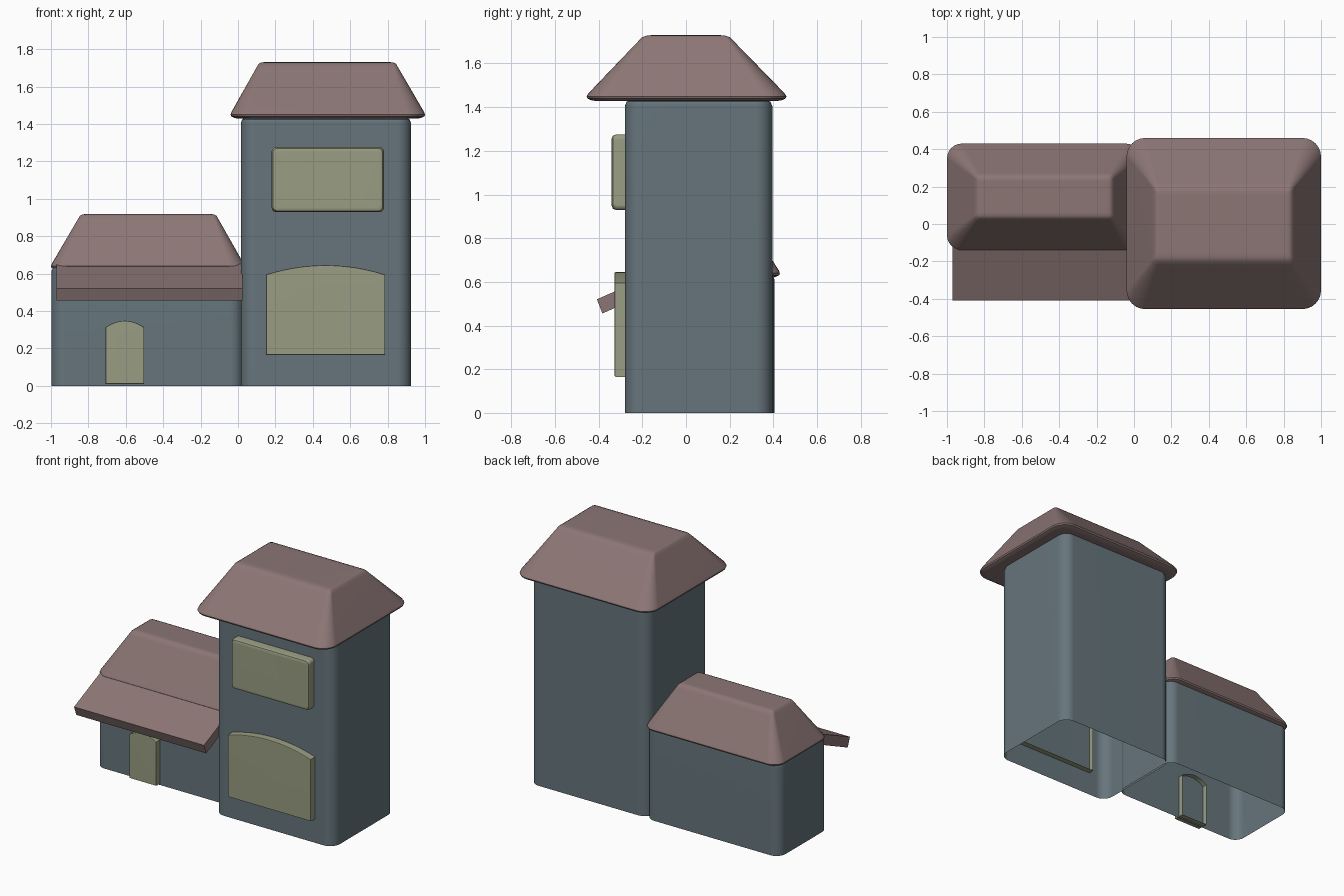
import bpy, bmesh, math

cube = bpy.data.objects.get("Cube")
if cube:
    bpy.data.objects.remove(cube, do_unlink=True)


def material(name, r, g, b):
    m = bpy.data.materials.new(name)
    m.use_nodes = True
    m.diffuse_color = (r, g, b, 1)
    m.node_tree.nodes["Principled BSDF"].inputs["Base Color"].default_value = (r, g, b, 1)
    return m


ROOF = material("dusty_rose_roof", 0.26, 0.18, 0.177)
WALL = material("slate_blue_wall", 0.133, 0.178, 0.202)
PANE = material("olive_pane", 0.319, 0.337, 0.223)


def rounded(a0, a1, b0, b1, r, steps=6):
    """Rounded rectangle outline as 2D points, counterclockwise."""
    pts = []
    corners = [(a1 - r, b1 - r), (a0 + r, b1 - r), (a0 + r, b0 + r), (a1 - r, b0 + r)]
    for k, (ca, cb) in enumerate(corners):
        for i in range(steps + 1):
            t = math.pi / 2 * (k + i / steps)
            pts.append((ca + r * math.cos(t), cb + r * math.sin(t)))
    return pts


def arched(a0, a1, b0, b1, rise, steps=12):
    """Rectangle outline with a shallow arched top."""
    pts = [(a0, b0), (a1, b0)]
    for i in range(steps + 1):
        t = 1 - 2 * i / steps
        pts.append(((a0 + a1) / 2 + t * (a1 - a0) / 2, b1 - rise * t * t))
    return pts


def skin(name, rings, mat, cap_start=True, cap_end=True):
    """Join equal rings of 3D points with quads and cap the ends."""
    bm = bmesh.new()
    loops = [[bm.verts.new(p) for p in ring] for ring in rings]
    n = len(loops[0])
    for low, high in zip(loops, loops[1:]):
        for i in range(n):
            j = (i + 1) % n
            bm.faces.new((low[i], low[j], high[j], high[i]))
    if cap_start:
        bm.faces.new(loops[0][::-1])
    if cap_end:
        bm.faces.new(loops[-1])
    bmesh.ops.recalc_face_normals(bm, faces=bm.faces[:])
    mesh = bpy.data.meshes.new(name)
    bm.to_mesh(mesh)
    bm.free()
    mesh.materials.append(mat)
    ob = bpy.data.objects.new(name, mesh)
    bpy.context.collection.objects.link(ob)
    bpy.ops.object.select_all(action="DESELECT")
    ob.select_set(True)
    bpy.context.view_layer.objects.active = ob
    bpy.ops.object.shade_smooth_by_angle(angle=math.radians(35))
    weighted = ob.modifiers.new("even_shading", "WEIGHTED_NORMAL")
    weighted.keep_sharp = True
    return ob


def walls(name, x0, x1, y0, y1, top, r):
    """Rounded wall shell, open at the bottom."""
    levels = [(0, 0), (top - 0.03, 0), (top - 0.01, 0.008), (top, 0.025)]
    rings = [[(x, y, z) for x, y in rounded(x0 + d, x1 - d, y0 + d, y1 - d, r - d)]
             for z, d in levels]
    skin(name, rings, WALL, cap_start=False)


def hip_roof(name, base, ridge, z0, z1, r):
    """Hipped roof with a rolled eave and a softened flat top."""
    def ring(t, z, grow=0.0):
        x0, x1, y0, y1 = [b + (p - b) * t for b, p in zip(base, ridge)]
        rad = r + (0.02 - r) * t
        outline = rounded(x0 + grow, x1 - grow, y0 + grow, y1 - grow, rad)
        return [(x, y, z) for x, y in outline]
    h = z1 - z0
    rings = [ring(0, z0, 0.045), ring(0, z0 + 0.004, 0.02), ring(0, z0 + 0.012, 0.004),
             ring(0, z0 + 0.022), ring(0.03, z0 + 0.035)]
    rings += [ring(0.93, z0 + h * 0.91), ring(1.0, z0 + h * 0.97),
              ring(1.08, z0 + h * 0.993), ring(1.18, z1)]
    skin(name, rings, ROOF)


def pane(name, outline, front, back, soft):
    """Raised panel set through a wall, softened at the front, open behind."""
    ca = (min(p[0] for p in outline) + max(p[0] for p in outline)) / 2
    cb = (min(p[1] for p in outline) + max(p[1] for p in outline)) / 2
    wa = max(p[0] for p in outline) - ca
    wb = max(p[1] for p in outline) - cb
    rings = []
    for y, d in [(back, 0), (front + soft, 0), (front + soft * 0.3, soft * 0.3), (front, soft)]:
        rings.append([(ca + (a - ca) * (1 - d / wa), y, cb + (b - cb) * (1 - d / wb))
                      for a, b in outline])
    skin(name, rings, PANE, cap_start=False)


# Tall tower and its roof
walls("tower_walls", 0.015, 0.925, -0.28, 0.395, 1.435, 0.075)
hip_roof("tower_roof", (-0.04, 1.0, -0.455, 0.46), (0.11, 0.845, -0.2, 0.2),
         1.428, 1.73, 0.1)

# Low side house and its roof
walls("house_walls", -0.998, 0.03, -0.135, 0.405, 0.64, 0.07)
hip_roof("house_roof", (-1.0, 0.035, -0.14, 0.43), (-0.845, -0.115, 0.03, 0.26),
         0.618, 0.918, 0.08)

# Sloping porch roof
section = [(-0.408, 0.52), (-0.383, 0.455), (-0.115, 0.575), (-0.115, 0.65)]
skin("porch_roof", [[(x, y, z) for y, z in section] for x in (-0.97, 0.025)], ROOF)

# Windows and door
pane("upper_window", rounded(0.18, 0.78, 0.928, 1.276, 0.025), -0.342, -0.25, 0.024)
pane("lower_window", arched(0.15, 0.787, 0.165, 0.645, 0.05), -0.328, -0.24, 0.007)
pane("house_door", arched(-0.708, -0.502, 0.01, 0.348, 0.035), -0.18, -0.1, 0.005)
